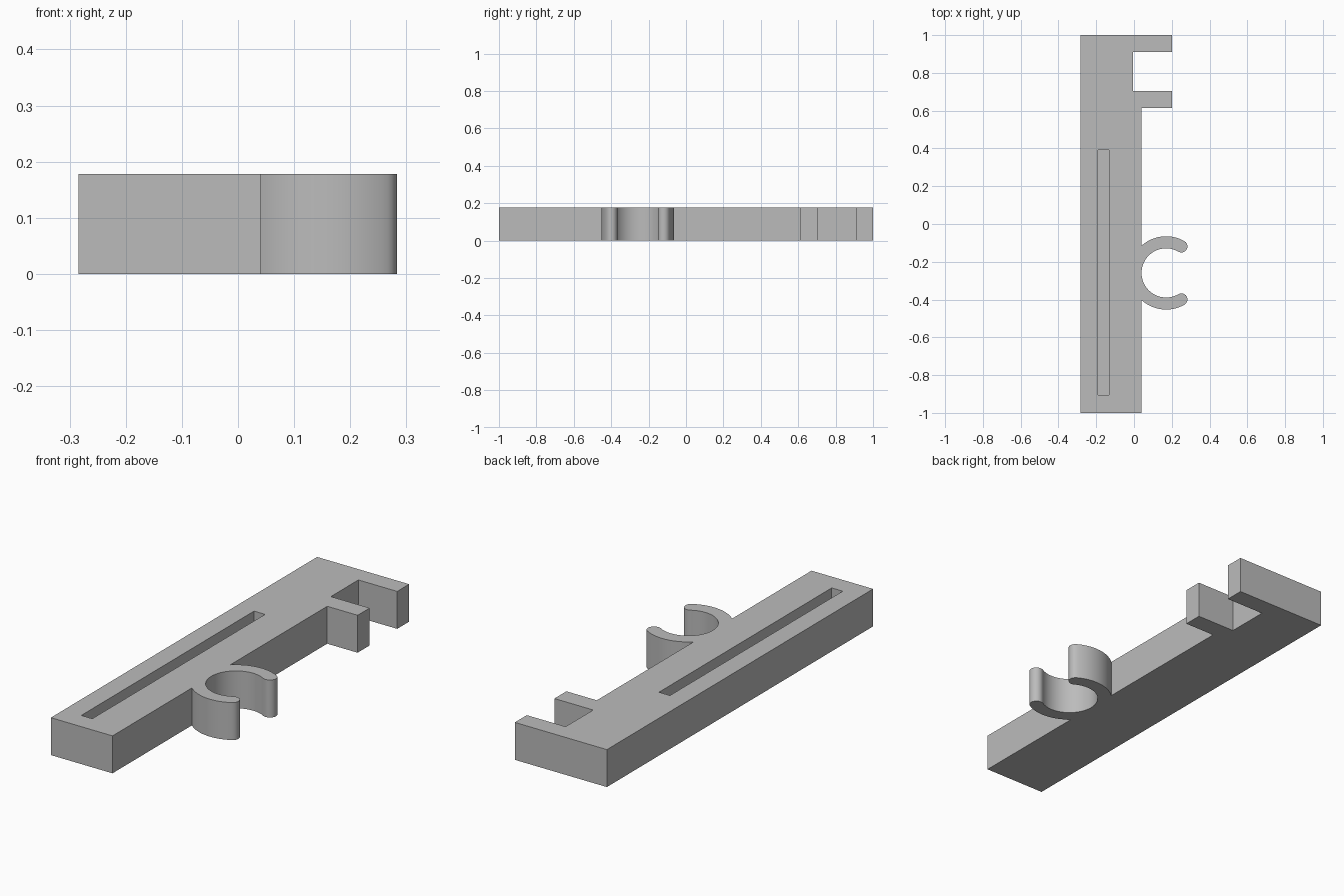
import bpy
import bmesh
from math import radians, asin, acos, cos, sin, degrees
from mathutils import Vector

if "Cube" in bpy.data.objects:
    bpy.data.objects.remove(bpy.data.objects["Cube"], do_unlink=True)

HEIGHT = 0.178
LEFT, EDGE, PRONG_TIP, NOTCH = -0.284, 0.04, 0.2, -0.004
CLIP = Vector((0.17, -0.259))
R_IN, R_OUT = 0.13, 0.194
R_MID, R_TIP = (R_IN + R_OUT) / 2, (R_OUT - R_IN) / 2
OPEN = 60  # half angle of the clip mouth, degrees

grey = bpy.data.materials.new("plain grey")
grey.use_nodes = True
colour = (0.5, 0.5, 0.5, 1)
grey.diffuse_color = colour
grey.node_tree.nodes["Principled BSDF"].inputs["Base Color"].default_value = colour


def arc(centre, radius, start, end, steps):
    """Points along an arc, angles in degrees."""
    angles = [radians(start + (end - start) * i / steps) for i in range(steps + 1)]
    return [(centre[0] + radius * cos(a), centre[1] + radius * sin(a)) for a in angles]


def prism(name, outline, z0, z1):
    """Upright solid with the given counter-clockwise outline."""
    bm = bmesh.new()
    base = bm.faces.new([bm.verts.new((x, y, z0)) for x, y in outline])
    top = bmesh.ops.extrude_face_region(bm, geom=[base], use_keep_orig=True)["geom"]
    verts = [v for v in top if isinstance(v, bmesh.types.BMVert)]
    bmesh.ops.translate(bm, verts=verts, vec=(0, 0, z1 - z0))
    bmesh.ops.recalc_face_normals(bm, faces=bm.faces)
    mesh = bpy.data.meshes.new(name)
    bm.to_mesh(mesh)
    bm.free()
    mesh.materials.append(grey)
    obj = bpy.data.objects.new(name, mesh)
    bpy.context.collection.objects.link(obj)
    return obj


# Open spring clip: outer arc, rounded tip, inner arc, rounded tip
root = degrees(acos((EDGE - CLIP.x) / R_OUT))
tips = [CLIP + R_MID * Vector((cos(radians(a)), sin(radians(a)))) for a in (-OPEN, OPEN)]
clip = arc(CLIP, R_OUT, -root, -OPEN, 20)
clip += arc(tips[0], R_TIP, -OPEN, 180 - OPEN, 12)[1:]
clip += arc(CLIP, R_IN, -OPEN, -360 + OPEN, 56)[1:]
clip += arc(tips[1], R_TIP, 180 + OPEN, 360 + OPEN, 12)[1:]
clip += arc(CLIP, R_OUT, OPEN, root, 20)[1:]

# Bar with the clip and the two prongs in one outline
outline = [(LEFT, -1), (EDGE, -1)] + clip
outline += [(EDGE, 0.613), (PRONG_TIP, 0.613), (PRONG_TIP, 0.703), (NOTCH, 0.703),
            (NOTCH, 0.91), (PRONG_TIP, 0.91), (PRONG_TIP, 1), (LEFT, 1)]
body = prism("bar_with_clip_and_prongs", outline, 0, HEIGHT)

# Long blind slot in the top
slot = [(-0.19, -0.906), (-0.132, -0.906), (-0.132, 0.392), (-0.19, 0.392)]
cutter = prism("slot_cutter", slot, HEIGHT / 2, HEIGHT + 0.1)
cutter.hide_render = True
cut = body.modifiers.new("slot", 'BOOLEAN')
cut.operation = 'DIFFERENCE'
cut.solver = 'EXACT'
cut.object = cutter

bpy.ops.object.select_all(action='DESELECT')
body.select_set(True)
bpy.context.view_layer.objects.active = body
bpy.ops.object.modifier_apply(modifier=cut.name)
bpy.data.objects.remove(cutter, do_unlink=True)
bpy.ops.object.shade_smooth_by_angle(angle=radians(30))
